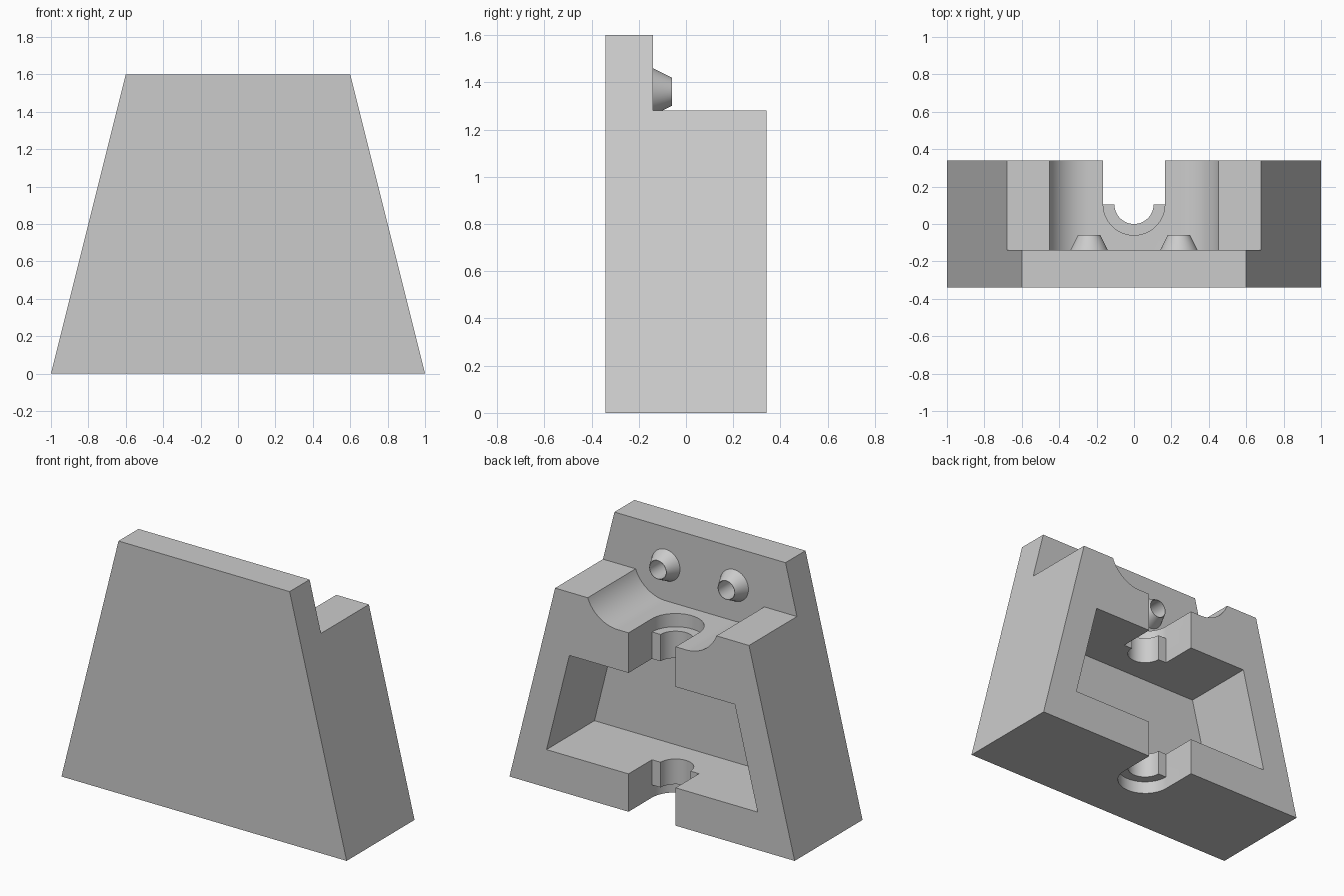
import bpy, bmesh
from math import cos, sin, pi, radians, asin

default = bpy.data.objects.get("Cube")
if default:
    bpy.data.objects.remove(default, do_unlink=True)

# Single plain material
grey = bpy.data.materials.new("light grey")
grey.use_nodes = True
COLOUR = (0.6, 0.6, 0.6, 1)
grey.diffuse_color = COLOUR
grey.node_tree.nodes["Principled BSDF"].inputs["Base Color"].default_value = COLOUR

FRONT, BACK, WALL = -0.34, 0.34, -0.14   # depth of front face, back face, slab rear
PEG_X, PEG_Z = 0.24, 1.36
SLOT_Y = 0.105


def arc(cx, cy, r, start, end, n=24):
    """Points along a circular arc, angles in radians."""
    steps = [start + (end - start) * i / n for i in range(n + 1)]
    return [(cx + r * cos(t), cy + r * sin(t)) for t in steps]


def prism(name, points, axis, low, high, tip=None):
    """Extrude a 2D outline along y or z; tip optionally replaces the far outline."""
    def place(p, d):
        return (p[0], d, p[1]) if axis == "y" else (p[0], p[1], d)
    bm = bmesh.new()
    near = [bm.verts.new(place(p, low)) for p in points]
    far = [bm.verts.new(place(p, high)) for p in (tip or points)]
    bm.faces.new(near)
    bm.faces.new(far)
    for i in range(len(near)):
        j = (i + 1) % len(near)
        bm.faces.new((near[i], near[j], far[j], far[i]))
    bmesh.ops.recalc_face_normals(bm, faces=bm.faces)
    mesh = bpy.data.meshes.new(name)
    bm.to_mesh(mesh)
    bm.free()
    mesh.materials.append(grey)
    ob = bpy.data.objects.new(name, mesh)
    bpy.context.collection.objects.link(ob)
    return ob


def cut(target, cutter):
    """Subtract the cutter from the target and discard it."""
    cutter.hide_render = True
    mod = target.modifiers.new("cut", "BOOLEAN")
    mod.operation, mod.solver, mod.object = "DIFFERENCE", "EXACT", cutter
    bpy.context.view_layer.objects.active = target
    bpy.ops.object.modifier_apply(modifier=mod.name)
    bpy.data.objects.remove(cutter, do_unlink=True)


def disc(x, z, r):
    return arc(x, z, r, 0, 2 * pi, 48)[:-1]


# Tapered block
body = prism("body", [(-1, 0), (1, 0), (0.6, 1.6), (-0.6, 1.6)], "y", FRONT, BACK)

# Rear step with a round-sided channel beneath the pegs
r, step = 0.226, 1.28
lip = asin((PEG_Z - step) / r)
channel = ([(-2, step)] + arc(-PEG_X, PEG_Z, r, pi + lip, 1.5 * pi)
           + arc(PEG_X, PEG_Z, r, -pi / 2, -lip) + [(2, step), (2, 2), (-2, 2)])
cut(body, prism("channel_cutter", channel, "y", WALL, 1))

# Trapezoid pocket between the two shelves
pocket = [(-0.74, 0.24), (0.74, 0.24), (0.58, 0.88), (-0.58, 0.88)]
cut(body, prism("pocket_cutter", pocket, "y", WALL, 1))

# Keyhole slot through both shelves
wide, narrow = 0.165, 0.105
keyhole = ([(-wide, 1), (-wide, SLOT_Y)] + arc(0, SLOT_Y, narrow, pi, 2 * pi)
           + [(wide, SLOT_Y), (wide, 1)])
cut(body, prism("slot_cutter", keyhole, "z", -1, 2))

# Wider round recess on the outer side of each shelf
recess = [(-wide, 1)] + arc(0, SLOT_Y, wide, pi, 2 * pi) + [(wide, 1)]
for low, high in ((-1, 0.08), (1.05, 2)):
    cut(body, prism("recess_cutter", recess, "z", low, high))

# Hollow tapered pegs, bored on into the slab
parts = [body]
for side, x in (("right", -PEG_X), ("left", PEG_X)):
    peg = prism(side + "_peg", disc(x, PEG_Z, 0.1), "y", WALL, -0.06,
                tip=disc(x, PEG_Z, 0.06))
    for target in (peg, body):
        cut(target, prism("bore_cutter", disc(x, PEG_Z, 0.057), "y", -0.27, 0.1))
    parts.append(peg)

# Smooth the round surfaces and keep the corners crisp
for ob in parts:
    bpy.ops.object.select_all(action="DESELECT")
    ob.select_set(True)
    bpy.context.view_layer.objects.active = ob
    bpy.ops.object.shade_smooth_by_angle(angle=radians(25))
